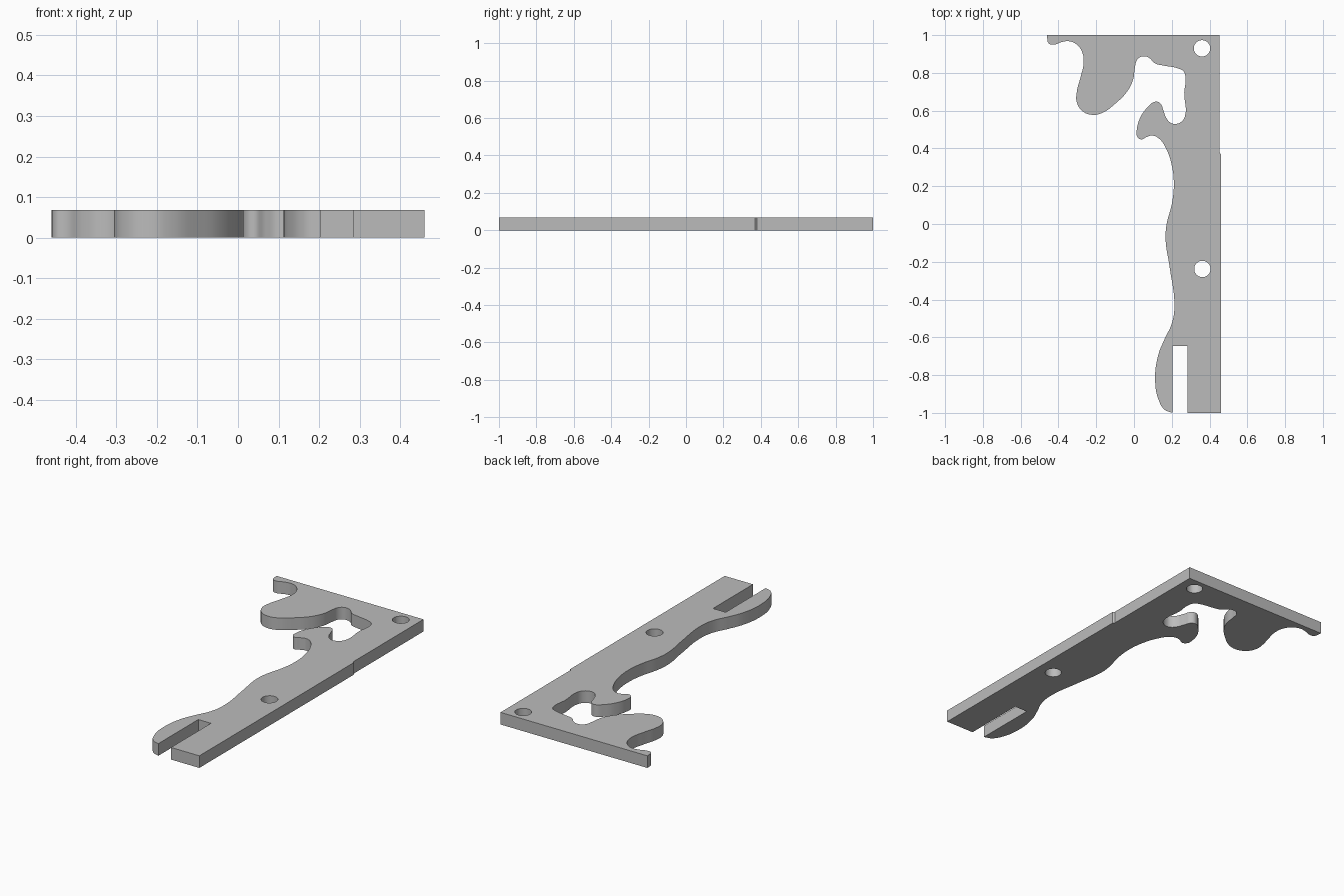
import bpy
import math

THICKNESS = 0.068
HOLE_RADIUS = 0.043

default_cube = bpy.data.objects.get("Cube")
if default_cube:
    bpy.data.objects.remove(default_cube, do_unlink=True)

# Single grey material
grey = bpy.data.materials.new("plain grey")
grey.use_nodes = True
colour = (0.5, 0.5, 0.5, 1)
grey.diffuse_color = colour
grey.node_tree.nodes["Principled BSDF"].inputs["Base Color"].default_value = colour

# Sharp outline: slot, straight foot, long back edge and top corner
straight_edge = [(-.46, 1), (.452, 1), (.452, .38), (.46, .37), (.46, -1),
                 (.284, -1), (.284, -.645), (.205, -.645), (.205, -1)]

# Wavy inner edge of the long arm, from the foot upwards
long_arm_wave = [(.162, -.983), (.13, -.93), (.112, -.83), (.128, -.695),
                 (.163, -.607), (.2, -.527), (.214, -.44), (.189, -.23),
                 (.167, -.08), (.173, 0), (.2, .105), (.211, .21),
                 (.199, .315), (.172, .395), (.135, .45), (.098, .468)]

# Hooked finger and the pocket behind it
hook_and_pocket = [(.068, .461), (.038, .448), (.017, .463), (.015, .5),
                   (.034, .565), (.072, .618), (.114, .648), (.14, .638),
                   (.156, .6), (.172, .56), (.194, .536), (.22, .53),
                   (.25, .541), (.27, .572), (.266, .695), (.273, .772),
                   (.262, .808), (.23, .825), (.161, .838), (.11, .851),
                   (.082, .878), (.05, .888), (.019, .873), (.005, .83)]

# Hanging lobe and the small tip at the end of the short arm
short_arm_lobe = [(-.004, .767), (-.035, .703), (-.098, .638), (-.167, .589),
                  (-.22, .578), (-.272, .597), (-.303, .645), (-.303, .698),
                  (-.283, .777), (-.267, .85), (-.272, .903), (-.299, .946),
                  (-.341, .967), (-.384, .963), (-.426, .949), (-.452, .957)]


def add_loop(curve, points, corner_count=0):
    """Closed bezier loop whose first corner_count points are sharp."""
    spline = curve.splines.new("BEZIER")
    spline.bezier_points.add(len(points) - 1)
    spline.use_cyclic_u = True
    for i, (knot, (x, y)) in enumerate(zip(spline.bezier_points, points)):
        knot.co = (x, y, 0)
        kind = "VECTOR" if i < corner_count else "AUTO"
        knot.handle_left_type = knot.handle_right_type = kind


def circle_points(x, y, radius, count=8):
    angles = [math.tau * i / count for i in range(count)]
    return [(x + radius * math.cos(a), y + radius * math.sin(a)) for a in angles]


# Flat plate: outline plus two screw holes, filled and extruded
profile = bpy.data.curves.new("bracket_plate", "CURVE")
profile.dimensions = "2D"
profile.fill_mode = "BOTH"
profile.resolution_u = 6
profile.extrude = THICKNESS / 2
add_loop(profile, straight_edge + long_arm_wave + hook_and_pocket + short_arm_lobe,
         len(straight_edge))
for hole_x, hole_y in [(.36, .93), (.362, -.238)]:
    add_loop(profile, circle_points(hole_x, hole_y, HOLE_RADIUS))
profile.materials.append(grey)

plate = bpy.data.objects.new("bracket_plate", profile)
bpy.context.collection.objects.link(plate)
plate.location.z = THICKNESS / 2

# Turn into a clean mesh with smooth walls and sharp rims
bpy.ops.object.select_all(action="DESELECT")
plate.select_set(True)
bpy.context.view_layer.objects.active = plate
bpy.ops.object.convert(target="MESH")
bpy.ops.object.mode_set(mode="EDIT")
bpy.ops.mesh.select_all(action="SELECT")
bpy.ops.mesh.remove_doubles(threshold=0.0002)
bpy.ops.mesh.normals_make_consistent(inside=False)
bpy.ops.object.mode_set(mode="OBJECT")
bpy.ops.object.shade_smooth_by_angle(angle=math.radians(30))
